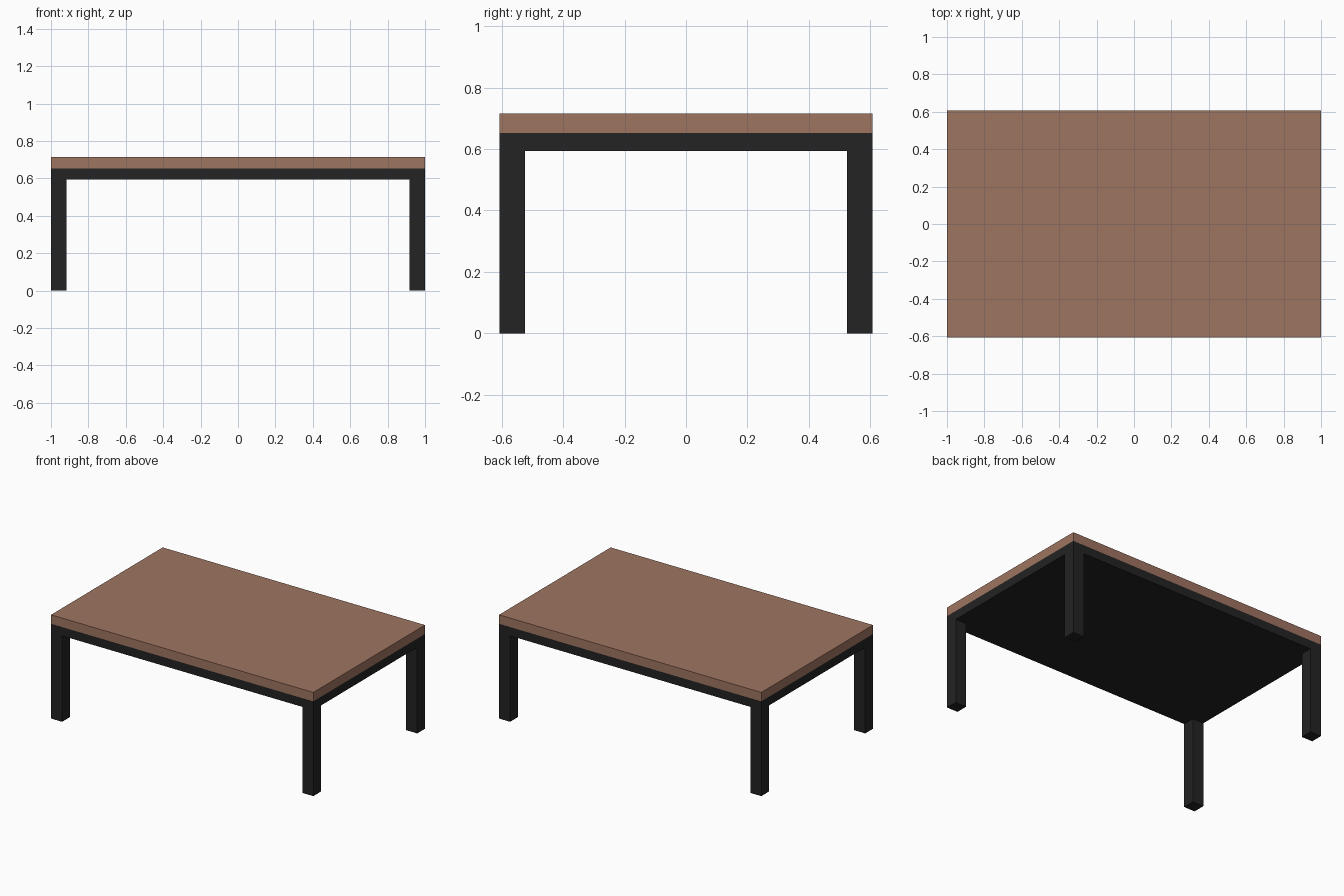
import bpy

if "Cube" in bpy.data.objects:
    bpy.data.objects.remove(bpy.data.objects["Cube"])

X, Y = 1.0, 0.608          # half length and half depth
LEG = 0.084                # leg thickness
Z_LEG, Z_FRAME, Z_TOP = 0.593, 0.653, 0.715


def material(name, rgb):
    m = bpy.data.materials.new(name)
    m.diffuse_color = (*rgb, 1.0)
    m.use_nodes = True
    m.node_tree.nodes["Principled BSDF"].inputs["Base Color"].default_value = m.diffuse_color
    return m


wood = material("brown wood", (0.345, 0.177, 0.120))
dark = material("black metal", (0.0168, 0.0168, 0.0168))


def box(name, lo, hi, mat):
    """Axis-aligned box between two corners."""
    centre = [(a + b) / 2 for a, b in zip(lo, hi)]
    bpy.ops.mesh.primitive_cube_add(size=1, location=centre)
    ob = bpy.context.object
    ob.name = name
    ob.scale = [b - a for a, b in zip(lo, hi)]
    bpy.ops.object.transform_apply(location=False, rotation=False, scale=True)
    ob.data.materials.append(mat)
    return ob


# Wooden top and the dark slab beneath it
box("table_top", (-X, -Y, Z_FRAME), (X, Y, Z_TOP), wood)
box("under_frame", (-X, -Y, Z_LEG), (X, Y, Z_FRAME), dark)

# Four square legs flush with the corners
for sx, side in ((-1, "left"), (1, "right")):
    for sy, end in ((-1, "front"), (1, "back")):
        cx, cy, h = sx * (X - LEG / 2), sy * (Y - LEG / 2), LEG / 2
        box(f"{end}_{side}_leg", (cx - h, cy - h, 0), (cx + h, cy + h, Z_LEG), dark)
